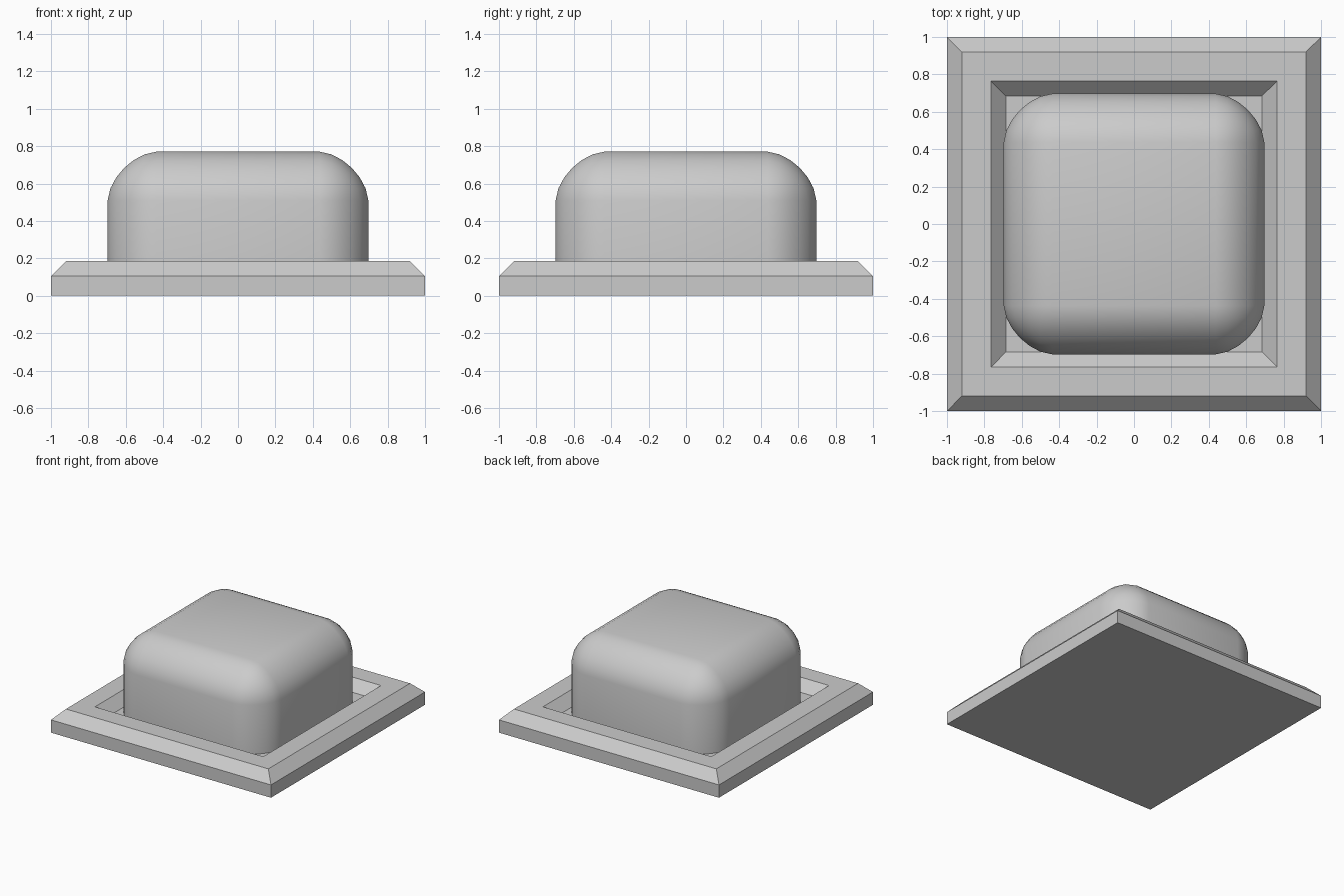
import bpy, bmesh, math

if "Cube" in bpy.data.objects:
    bpy.data.objects.remove(bpy.data.objects["Cube"])


def make_object(name, bm):
    bmesh.ops.recalc_face_normals(bm, faces=bm.faces)
    mesh = bpy.data.meshes.new(name)
    bm.to_mesh(mesh)
    bm.free()
    obj = bpy.data.objects.new(name, mesh)
    bpy.context.collection.objects.link(obj)
    return obj


def square_loft(name, profile):
    """Stack square rings (half width, height) and cap both ends."""
    bm = bmesh.new()
    rings = [[bm.verts.new((sx * h, sy * h, z))
              for sx, sy in ((-1, -1), (1, -1), (1, 1), (-1, 1))]
             for h, z in profile]
    for low, high in zip(rings, rings[1:]):
        for i in range(4):
            j = (i + 1) % 4
            bm.faces.new((low[i], low[j], high[j], high[i]))
    bm.faces.new(rings[0][::-1])
    bm.faces.new(rings[-1])
    return make_object(name, bm)


def rounded_cap(name, half, bottom, top, radius):
    """Box with rounded sides and top, flat underneath."""
    bm = bmesh.new()
    bmesh.ops.create_cube(bm, size=2)
    for v in bm.verts:
        v.co = (v.co.x * half, v.co.y * half, top if v.co.z > 0 else bottom)
    edges = [e for e in bm.edges if max(v.co.z for v in e.verts) > bottom + 0.01]
    bmesh.ops.bevel(bm, geom=edges, offset=radius, offset_type='OFFSET',
                    segments=6, profile=0.44, affect='EDGES', clamp_overlap=True)
    return make_object(name, bm)


# Chamfered base plate with a sloped recess
square_loft("base_plate", [(1, 0), (1, 0.105), (0.92, 0.185),
                           (0.765, 0.185), (0.685, 0.105)])

# Rounded push button sitting in the recess
button = rounded_cap("button", 0.697, 0.10, 0.77, 0.26)
bpy.ops.object.select_all(action='DESELECT')
button.select_set(True)
bpy.context.view_layer.objects.active = button
bpy.ops.object.shade_smooth_by_angle(angle=math.radians(35))
